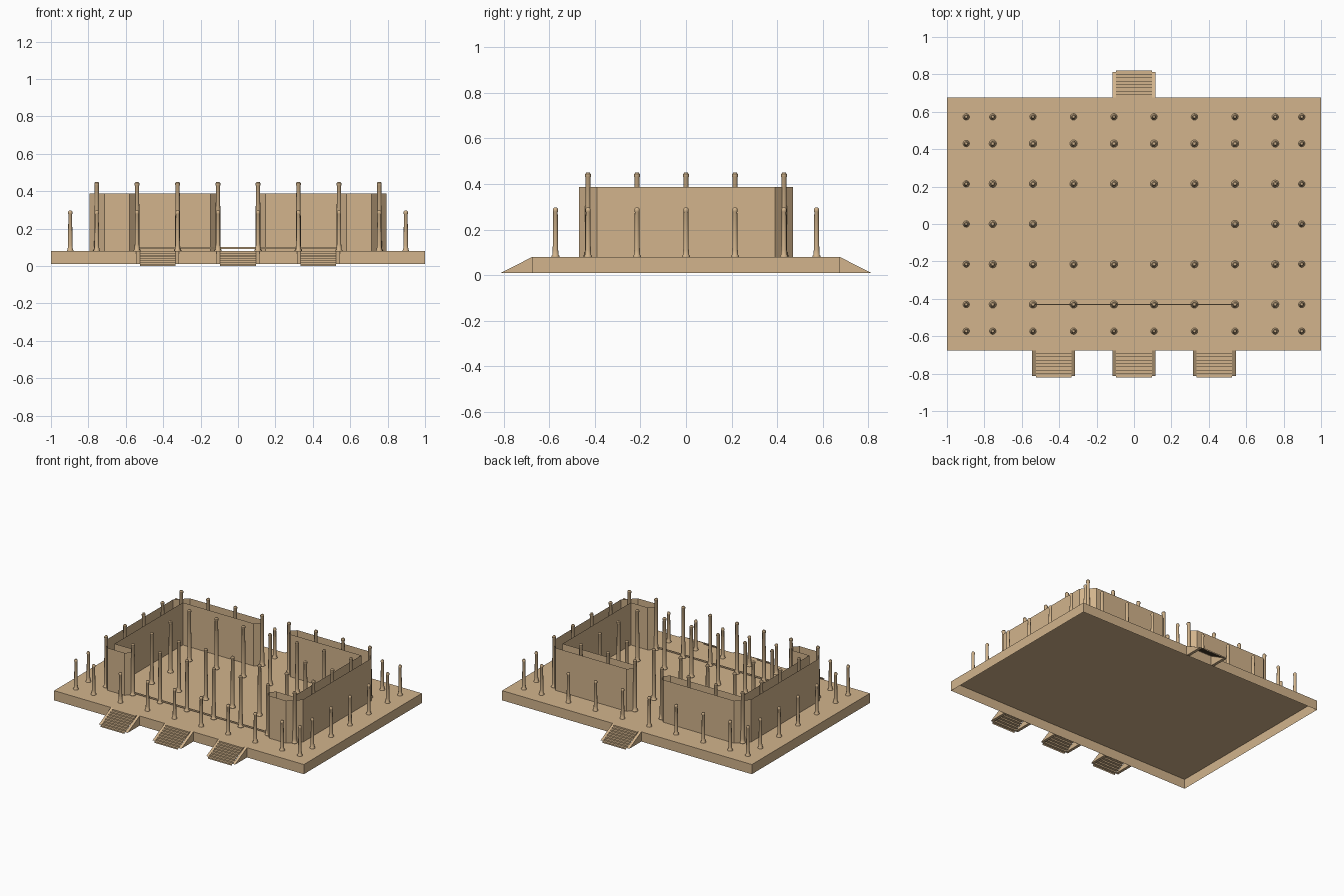
import bpy, bmesh, math

cube = bpy.data.objects.get("Cube")
if cube:
    bpy.data.objects.remove(cube, do_unlink=True)

stone = bpy.data.materials.new("tan_stone")
stone.use_nodes = True
TAN = (0.645, 0.456, 0.262, 1)
stone.diffuse_color = TAN
stone.node_tree.nodes["Principled BSDF"].inputs["Base Color"].default_value = TAN

FLOOR = 0.08          # terrace level
ROW = 0.43            # colonnade line that carries the walls
SIDE = 0.755
HALF = 0.04           # half wall thickness


def add_object(name, bm):
    mesh = bpy.data.meshes.new(name)
    bm.to_mesh(mesh)
    bm.free()
    mesh.materials.append(stone)
    obj = bpy.data.objects.new(name, mesh)
    bpy.context.collection.objects.link(obj)
    return obj


def ribbon(bm, points, offset, closed=False):
    """Sweep a line of points along an offset into a strip of quads."""
    low = [bm.verts.new(p) for p in points]
    high = [bm.verts.new([a + b for a, b in zip(p, offset)]) for p in points]
    n = len(points)
    for i in range(n if closed else n - 1):
        j = (i + 1) % n
        bm.faces.new((low[i], low[j], high[j], high[i]))
    return low, high


def prism(bm, points, offset):
    low, high = ribbon(bm, points, offset, True)
    bm.faces.new(low[::-1])
    bm.faces.new(high)
    bmesh.ops.recalc_face_normals(bm, faces=bm.faces[:])


# Terrace: shell open underneath
bm = bmesh.new()
outline = [(-1, -0.675, 0.01), (1, -0.675, 0.01), (1, 0.675, 0.01), (-1, 0.675, 0.01)]
_, top = ribbon(bm, outline, (0, 0, FLOOR - 0.01), True)
bm.faces.new(top)
add_object("terrace", bm)


# Stairs: stepped strip between two sloping side walls
def stairs(name, cx, side):
    steps = 8
    bm = bmesh.new()
    run, rise = 0.145 / steps, FLOOR / steps
    path = []
    for i in range(steps):
        y = side * (0.82 - i * run)
        path += [(cx - 0.095, y, i * rise), (cx - 0.095, y, (i + 1) * rise)]
    path.append((cx - 0.095, side * 0.675, FLOOR))
    ribbon(bm, path if side > 0 else path[::-1], (0.19, 0, 0))
    bmesh.ops.reverse_faces(bm, faces=bm.faces[:])
    if side < 0:
        bmesh.ops.reverse_faces(bm, faces=bm.faces[:])
        bmesh.ops.reverse_faces(bm, faces=bm.faces[:])
    for f in bm.faces:
        f.normal_update()
    # make treads face up
    if sum(f.normal.z for f in bm.faces) < 0:
        bmesh.ops.reverse_faces(bm, faces=bm.faces[:])
    add_object(name + "_steps", bm)

    bm = bmesh.new()
    for x in (cx - 0.115, cx + 0.095):
        prism(bm, [(x, side * 0.675, 0.01), (x, side * 0.812, 0.01),
                   (x, side * 0.675, FLOOR)], (0.02, 0, 0))
    add_object(name + "_side_walls", bm)


stairs("front_right_stair", -0.43, -1)
stairs("front_middle_stair", 0, -1)
stairs("front_left_stair", 0.43, -1)
stairs("back_stair", 0, 1)


# Walls: hollow C-shaped shells with pointed ends and bevelled corners
def wall(name, s):
    h, fx, bx = HALF, 0.54, 0.107
    plan = [(fx, -ROW), (fx + h, -ROW - h), (SIDE - h, -ROW - h), (SIDE + h, -ROW + h),
            (SIDE + h, ROW - h), (SIDE - h, ROW + h), (bx + h, ROW + h), (bx, ROW),
            (bx + h, ROW - h), (SIDE - h, ROW - h), (SIDE - h, -ROW + h), (fx + h, -ROW + h)]
    points = [(s * x, y, FLOOR) for x, y in plan]
    bm = bmesh.new()
    ribbon(bm, points if s > 0 else points[::-1], (0, 0, 0.307), True)
    add_object(name, bm)


wall("left_wall", 1)
wall("right_wall", -1)

# Low sill along the open front
bm = bmesh.new()
prism(bm, [(-0.54, -ROW - 0.003, 0.092), (-0.54, -ROW + 0.003, 0.092),
           (-0.54, -ROW + 0.003, 0.102), (-0.54, -ROW - 0.003, 0.102)], (1.08, 0, 0))
add_object("front_sill", bm)


# Columns: lathed profile shared by every position of one height
def column_mesh(name, height, r):
    sides = 12
    shaft = height - 0.02
    profile = [(1.6, 0), (1.6, 0.004), (1.25, 0.01), (1.1, 0.03), (0.9, shaft),
               (1.05, shaft + 0.003), (1.05, shaft + 0.013), (0.6, height)]
    bm = bmesh.new()
    rings = []
    for k, z in profile:
        rings.append([bm.verts.new((k * r * math.cos(a), k * r * math.sin(a), z))
                      for a in (math.tau * i / sides for i in range(sides))])
    for lo, hi in zip(rings, rings[1:]):
        for i in range(sides):
            j = (i + 1) % sides
            bm.faces.new((lo[i], lo[j], hi[j], hi[i]))
    bm.faces.new(rings[-1])
    mesh = bpy.data.meshes.new(name)
    bm.to_mesh(mesh)
    bm.free()
    mesh.materials.append(stone)
    return mesh


tall = column_mesh("tall_column", 0.37, 0.0125)
short = column_mesh("short_column", 0.217, 0.011)

for x in (-0.897, -SIDE, -0.54, -0.323, -0.107, 0.107, 0.323, 0.54, SIDE, 0.897):
    for y in (-0.573, -ROW, -0.215, 0, 0.215, ROW, 0.573):
        if y == 0 and abs(x) < 0.5:
            continue      # open hall in the middle
        outer = abs(x) > 0.8 or abs(y) > 0.5
        obj = bpy.data.objects.new("outer_column" if outer else "inner_column",
                                   short if outer else tall)
        obj.location = (x, y, FLOOR)
        bpy.context.collection.objects.link(obj)
        obj.select_set(True)
        bpy.context.view_layer.objects.active = obj

bpy.ops.object.shade_smooth_by_angle(angle=math.radians(35))
